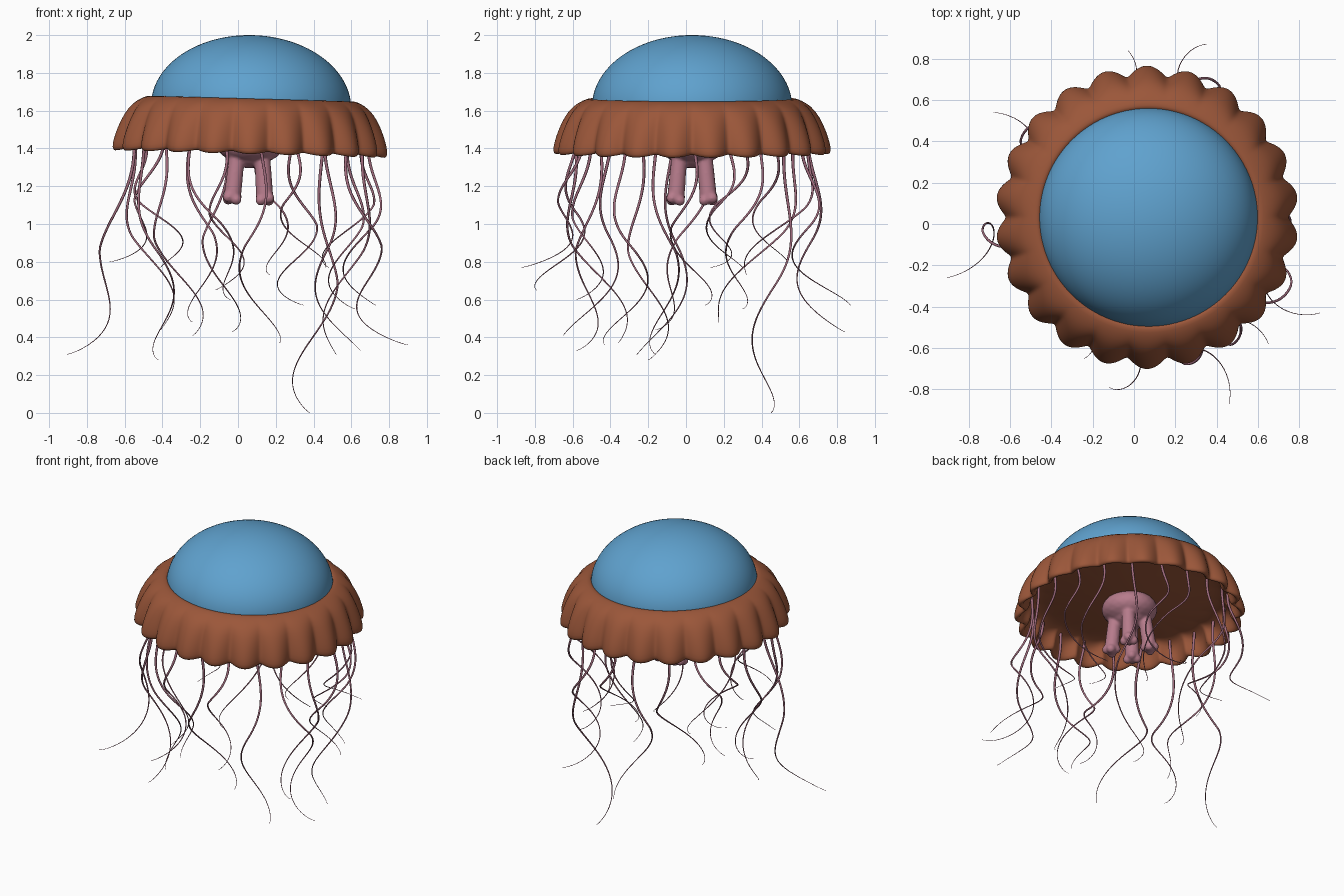
import bpy, bmesh, math, random
from mathutils import Vector, Matrix

if "Cube" in bpy.data.objects:
    bpy.data.objects.remove(bpy.data.objects["Cube"])

random.seed(4)
TAU = 2 * math.pi
CENTRE = Vector((0.066, 0.032, 1.5))
TILT = math.radians(1.6)
LOBES = 22


def material(name, rgb):
    m = bpy.data.materials.new(name)
    m.diffuse_color = (*rgb, 1)
    m.use_nodes = True
    m.node_tree.nodes["Principled BSDF"].inputs["Base Color"].default_value = m.diffuse_color
    return m


BLUE = material("dome blue", (0.115, 0.36, 0.62))
BROWN = material("skirt brown", (0.33, 0.095, 0.042))
PINK = material("mouth pink", (0.47, 0.2, 0.26))
MAUVE = material("tentacle mauve", (0.36, 0.15, 0.21))


def add_object(name, data, mat):
    ob = bpy.data.objects.new(name, data)
    bpy.context.collection.objects.link(ob)
    data.materials.append(mat)
    return ob


def lathe(name, profile, segments, mat, scallop=0.0):
    """Revolve (radius, z, scallop weight) points; a zero radius makes a pole."""
    bm = bmesh.new()
    rings = []
    for r, z, w in profile:
        if r == 0:
            rings.append([bm.verts.new((0, 0, z))])
            continue
        ring = []
        for i in range(segments):
            a = math.pi / 2 + TAU * i / segments
            groove = w * (1 - abs(math.cos(LOBES / 2 * (a - math.pi / 2))))
            rr = r - scallop * groove
            ring.append(bm.verts.new((rr * math.cos(a), rr * math.sin(a), z + 0.3 * scallop * groove)))
        rings.append(ring)
    for p, q in zip(rings, rings[1:]):
        for i in range(segments):
            j = (i + 1) % segments
            if len(q) == 1:
                bm.faces.new((p[i], p[j], q[0]))
            else:
                bm.faces.new((p[i], p[j], q[j], q[i]))
    bmesh.ops.recalc_face_normals(bm, faces=bm.faces)
    for f in bm.faces:
        f.smooth = True
    me = bpy.data.meshes.new(name)
    bm.to_mesh(me)
    bm.free()
    ob = add_object(name, me, mat)
    ob.location = CENTRE
    ob.rotation_euler = (0, TILT, 0)
    return ob


# Smooth blue dome
dome = [(0.53 * math.cos(t), 0.12 + 0.38 * math.sin(t), 0)
        for t in [math.pi / 2 * i / 24 for i in range(24)]] + [(0, 0.5, 0)]
lathe("dome", dome, 96, BLUE)

# Scalloped, bulging skirt with rolled lip, inner wall and low underside
skirt = [(0.515, 0.145, 0), (0.53, 0.165, 0), (0.552, 0.164, 0), (0.605, 0.142, 0.15),
         (0.655, 0.1, 0.4), (0.695, 0.03, 0.7), (0.722, -0.04, 0.9), (0.737, -0.1, 1),
         (0.733, -0.128, 1), (0.712, -0.134, 1), (0.692, -0.112, 1), (0.678, -0.05, 0.9),
         (0.645, 0.0, 0.6), (0.58, 0.02, 0.2), (0.5, 0.01, 0), (0.25, -0.025, 0), (0, -0.04, 0)]
ob = lathe("scalloped_skirt", skirt, LOBES * 10, BROWN, 0.055)
ob.modifiers.new("smooth", "SUBSURF").levels = 1

# Mouth: a squashed bulb and four lumpy arms, fused by a remesh
bm = bmesh.new()


def blob(x, y, z, r, rz=None):
    m = Matrix.Translation((x, y, z)) @ Matrix.Diagonal((r, r, rz or r, 1))
    bmesh.ops.create_icosphere(bm, subdivisions=3, radius=1, matrix=m)


blob(0, 0, -0.08, 0.178, 0.105)
blob(0, 0, -0.15, 0.11, 0.055)
for k in range(4):
    a = math.pi / 4 + k * math.pi / 2
    dx, dy = math.cos(a), math.sin(a)
    for i in range(13):
        t = i / 12
        d = 0.095 + 0.025 * t
        blob(dx * d, dy * d, -0.14 - 0.21 * t, 0.042 + 0.004 * t)
    for j in range(4):
        b = a + TAU * j / 4
        blob(dx * 0.122 + 0.03 * math.cos(b), dy * 0.122 + 0.03 * math.sin(b),
             -0.36 - 0.012 * (j % 2), 0.029)
me = bpy.data.meshes.new("mouth_arms")
bm.to_mesh(me)
bm.free()
mouth = add_object("mouth_arms", me, PINK)
mouth.location = CENTRE
mouth.rotation_euler = (0, TILT, 0)
rm = mouth.modifiers.new("fuse", "REMESH")
rm.mode = "VOXEL"
rm.voxel_size = 0.009
rm.use_smooth_shade = True
sm = mouth.modifiers.new("soften", "SMOOTH")
sm.iterations = 3


def tentacle(name, degrees, tip):
    """Tapered strand from under the skirt, coiling ever wider down to its tip."""
    a = math.radians(degrees)
    base = CENTRE + Vector((0.625 * math.cos(a), 0.625 * math.sin(a),
                            0.01 - 0.625 * math.cos(a) * math.sin(TILT)))
    tip = Vector(tip)
    n = 56
    turn = random.choice((-1, 1))
    coils = random.uniform(1.15, 1.5)
    size = random.uniform(0.09, 0.12)
    phase = a + random.uniform(-0.5, 0.5) - turn * TAU * coils * 0.3

    def sway(t):
        ang = phase + turn * TAU * coils * t
        w = size * min(1, 2.2 * t) ** 1.3
        return Vector((w * math.cos(ang), w * math.sin(ang), 0))

    end = tip - sway(1)
    cu = bpy.data.curves.new(name, "CURVE")
    cu.dimensions = "3D"
    cu.bevel_depth = 1.0
    cu.bevel_resolution = 1
    cu.use_fill_caps = True
    sp = cu.splines.new("POLY")
    sp.points.add(n)
    for i, pt in enumerate(sp.points):
        t = i / n
        p = base.lerp(end, t ** 1.8)
        p.z = base.z + (tip.z - base.z) * (1 - (1 - t) ** 1.3)
        p += sway(t)
        pt.co = (*p, 1)
        pt.radius = 0.0085 * (1 - t) ** 1.1 + 0.0012
    sp.use_smooth = True
    add_object(name, cu, MAUVE)


# Tentacle tips, in order around the rim
tips = [(0.73, 0.1, 0.57), (0.48, 0.3, 0.77), (0.62, 0.3, 0.55), (0.38, 0.45, 0.001),
        (0.35, 0.87, 0.57), (0.17, 0.32, 0.73), (-0.03, 0.84, 0.43), (-0.24, 0.17, 0.48),
        (-0.68, 0.54, 0.8), (-0.41, 0.13, 0.77), (-0.41, -0.16, 0.44), (-0.905, -0.26, 0.31),
        (-0.42, -0.2, 0.28), (-0.24, -0.65, 0.41), (-0.04, -0.58, 0.6), (-0.12, -0.79, 0.65),
        (0.22, -0.36, 0.37), (0.46, -0.87, 0.77), (0.65, -0.58, 0.33), (0.9, -0.43, 0.36),
        (0.52, -0.16, 0.31)]
for i, tip in enumerate(tips):
    tentacle(f"tentacle_{i + 1}", 360 * i / len(tips), tip)
